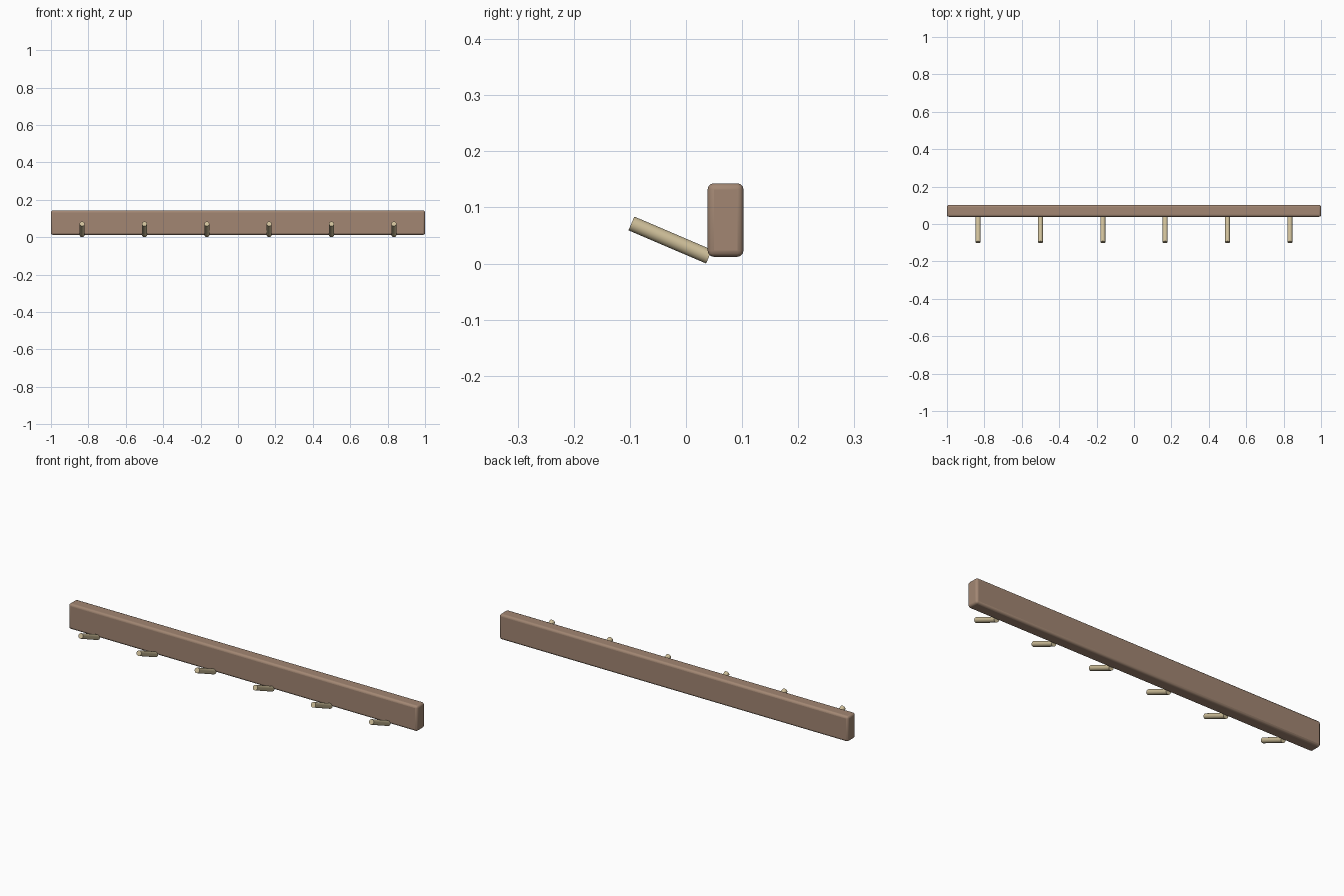
import bpy
from mathutils import Vector

if "Cube" in bpy.data.objects:
    bpy.data.objects.remove(bpy.data.objects["Cube"])

def material(name, color):
    m = bpy.data.materials.new(name)
    m.diffuse_color = color
    m.use_nodes = True
    m.node_tree.nodes["Principled BSDF"].inputs["Base Color"].default_value = m.diffuse_color
    return m

dark_wood = material("dark_wood", (0.36, 0.24, 0.17, 1))
light_wood = material("light_wood", (0.62, 0.52, 0.32, 1))

# Long rail with rounded edges
bpy.ops.mesh.primitive_cube_add(size=1, location=(0, 0.0705, 0.0775))
rail = bpy.context.object
rail.name = "rail"
rail.scale = (2.0, 0.064, 0.131)
bpy.ops.object.transform_apply(location=False, rotation=False, scale=True)
bevel = rail.modifiers.new("rounded_edges", 'BEVEL')
bevel.width = 0.011
bevel.segments = 3
rail.data.materials.append(dark_wood)
bpy.ops.object.shade_smooth_by_angle()

# Six round pegs, tilted upwards towards the front
inner = Vector((0, 0.041, 0.0123))
outer = Vector((0, -0.0973, 0.0715))
axis = outer - inner
for i in range(6):
    x = (i - 2.5) / 3
    bpy.ops.mesh.primitive_cylinder_add(
        vertices=24, radius=0.0133, depth=axis.length,
        location=(inner + outer) / 2 + Vector((x, 0, 0)),
        rotation=axis.to_track_quat('Z', 'X').to_euler())
    peg = bpy.context.object
    peg.name = f"peg_{i + 1}"
    peg.data.materials.append(light_wood)
    bpy.ops.object.shade_smooth_by_angle()
